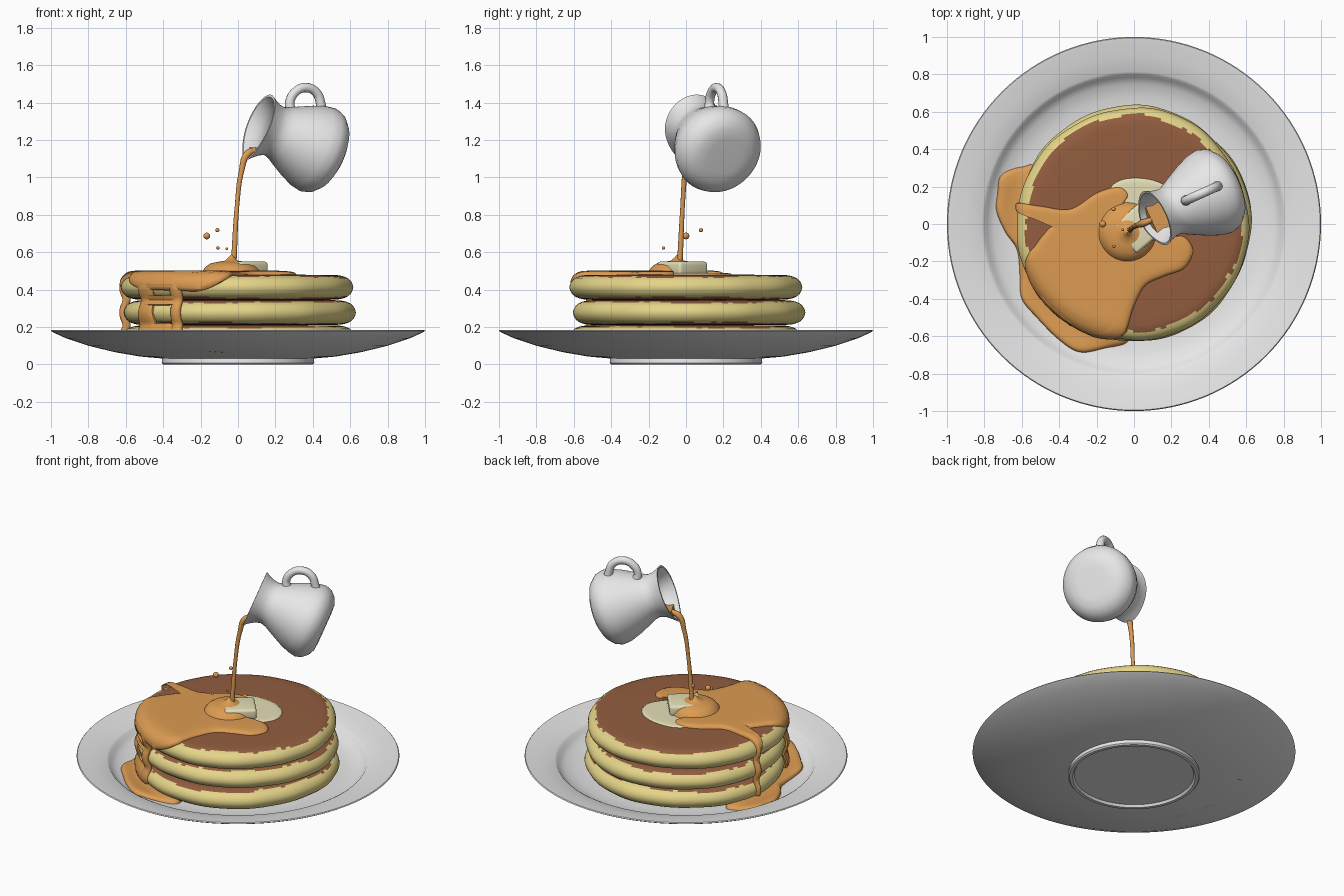
import bpy, bmesh, math, random
from mathutils import Vector, Matrix

if "Cube" in bpy.data.objects:
    bpy.data.objects.remove(bpy.data.objects["Cube"])
random.seed(4)
S, C, PI = math.sin, math.cos, math.pi


def material(name, rgb):
    m = bpy.data.materials.new(name)
    m.diffuse_color = (*rgb, 1)
    m.use_nodes = True
    m.node_tree.nodes["Principled BSDF"].inputs["Base Color"].default_value = m.diffuse_color
    return m


WHITE = material("white china", (.8, .8, .8))
SYRUP = material("amber syrup", (.72, .33, .085))
BROWN = material("griddled brown", (.29, .11, .05))
BATTER = material("golden batter", (.78, .66, .25))
BUTTER = material("butter", (.78, .74, .47))


def finish(name, bm, *mats):
    bmesh.ops.remove_doubles(bm, verts=bm.verts, dist=1e-5)
    bmesh.ops.recalc_face_normals(bm, faces=bm.faces)
    me = bpy.data.meshes.new(name)
    bm.to_mesh(me)
    bm.free()
    ob = bpy.data.objects.new(name, me)
    bpy.context.collection.objects.link(ob)
    for m in mats:
        me.materials.append(m)
    return ob


def loft(rings):
    """Skin a list of equally long closed rings, capping both ends."""
    bm = bmesh.new()
    vs = [[bm.verts.new(p) for p in r] for r in rings]
    n = len(vs[0])
    for a, b in zip(vs, vs[1:]):
        for i in range(n):
            bm.faces.new((a[i], a[(i + 1) % n], b[(i + 1) % n], b[i]))
    for end in (vs[0], vs[-1]):
        bm.faces.new(end)
    return bm


def lathe(profile, n=96):
    return loft([[(max(r, 1e-4) * C(2*PI*i/n), max(r, 1e-4) * S(2*PI*i/n), z) for i in range(n)]
                 for r, z in profile])


def smooth_loop(pts, steps=8):
    """Closed Catmull-Rom loop through points."""
    out, n = [], len(pts)
    P = [Vector(p) for p in pts]
    for i in range(n):
        a, b, c, d = P[i-1], P[i], P[(i+1) % n], P[(i+2) % n]
        for k in range(steps):
            t = k / steps
            out.append(.5*(2*b + (c-a)*t + (2*a-5*b+4*c-d)*t*t + (3*b-a-3*c+d)*t**3))
    return out


def spread(name, outline, centre, surface, thick, mat):
    """Blob of liquid: outline filled by shrinking rings laid on a surface(x, y, height)."""
    loop, c = smooth_loop(outline), Vector(centre)
    rings = []
    for t in [.001] + [k/14 for k in range(1, 13)] + [.9, .95, .98, 1]:
        h = thick * math.sqrt(max(0, 1 - t**14))
        rings.append([surface(*(c + (p-c)*t), h) for p in loop])
    rings.append([surface(*p, -.015) for p in loop])
    return finish(name, loft(rings), mat)


def tube(name, pts, radii, mat):
    cu = bpy.data.curves.new(name, 'CURVE')
    cu.dimensions, cu.bevel_depth, cu.bevel_resolution = '3D', 1, 4
    cu.use_fill_caps = True
    cu.resolution_u = 8
    sp = cu.splines.new('BEZIER')
    sp.bezier_points.add(len(pts) - 1)
    for bp, p, r in zip(sp.bezier_points, pts, radii):
        bp.co, bp.radius = p, r
        bp.handle_left_type = bp.handle_right_type = 'AUTO'
    ob = bpy.data.objects.new(name, cu)
    bpy.context.collection.objects.link(ob)
    cu.materials.append(mat)
    bpy.ops.object.select_all(action='DESELECT')
    ob.select_set(True)
    bpy.context.view_layer.objects.active = ob
    bpy.ops.object.convert(target='MESH')


# plate with foot ring, sloping rim and sunken well
finish("plate", lathe([
    (0, .015), (.37, .015), (.38, 0), (.4, 0), (.408, .008), (.405, .032), (.52, .042), (.66, .066),
    (.8, .1), (.92, .14), (.985, .17), (1, .179), (.995, .185), (.97, .182), (.9, .168), (.815, .152),
    (.8, .144), (.785, .122), (.75, .1), (.68, .082), (.6, .076), (0, .074)], 128), WHITE)

# three pancakes, browned on both flat sides with a ragged edge
for k, (name, ox, oy) in enumerate([("bottom_pancake", .005, -.005), ("middle_pancake", 0, .012),
                                    ("top_pancake", -.006, -.002)]):
    z0, t = .075 + .135*k, .135
    half = [(0, 0), (.3, 0), (.5, .001), (.54, .003), (.553, .005), (.566, .008), (.579, .013),
            (.592, .019), (.607, .032), (.617, .05)]
    prof = [(r, z) for r, z in half] + [(.621, t/2)] + [(r, t - z) for r, z in half[::-1]]
    bm = lathe(prof, 120)
    for f in bm.faces:
        p = f.calc_center_median()
        a = math.atan2(p.y, p.x)
        lim = .579 + .01*S(3*a + k) + .006*S(11*a + 2*k) + random.uniform(-.006, .006)
        f.material_index = int(p.xy.length < lim)
    for v in bm.verts:
        a = math.atan2(v.co.y, v.co.x)
        w = 1 + .008*S(3*a + 2*k) + .006*S(5*a + k) + .003*S(13*a + k)
        v.co = (v.co.x*w + ox, v.co.y*w + oy, v.co.z + z0)
    finish(name, bm, BATTER, BROWN)


# surfaces that liquids lie on
def on_top(x, y, h):
    r, a = math.hypot(x, y), math.atan2(y, x)
    b = max(0, (r - .54) / .08)
    R = .07 + h
    rr = r if b == 0 else .555 + R*S(b) - .015*max(0, 1 - b*3)
    return (rr*C(a), rr*S(a), .41 + R*C(b))


def on_plate(x, y, h):
    r = math.hypot(x, y)
    return (x, y, .08 + max(0, r - .66)*.27 + h)


# melted butter and butter pat
spread("melted_butter", [(-.13, .16), (-.08, .23), (.03, .245), (.14, .22), (.23, .15), (.26, .04),
                         (.2, -.06), (.12, -.13), (.03, -.14), (-.08, -.05)], (.06, .05), on_top, .009, BUTTER)
bm = bmesh.new()
bmesh.ops.create_cube(bm, size=1, matrix=Matrix.Translation((.025, -.02, .515))
                      @ Matrix.Rotation(math.radians(40), 4, 'Z') @ Matrix.Diagonal((.2, .2, .07, 1)))
bmesh.ops.bevel(bm, geom=bm.edges[:], offset=.018, segments=4, profile=.5, affect='EDGES')
finish("butter_pat", bm, BUTTER)

# syrup spread over the top pancake and its edge
spread("syrup_top", [
    (-.65, .115), (-.5, .095), (-.34, .08), (-.2, .165), (-.08, .2), (-.03, .16), (-.05, .1), (.03, .03),
    (.06, -.06), (.15, -.09), (.26, -.065), (.315, -.14), (.27, -.235), (.16, -.28), (.06, -.33), (0, -.44),
    (-.05, -.58), (-.14, -.64), (-.24, -.645), (-.36, -.58), (-.45, -.51), (-.55, -.4), (-.59, -.24),
    (-.53, -.12), (-.47, -.04), (-.42, .02), (-.5, .055), (-.64, .075)], (-.25, -.1), on_top, .022, SYRUP)

# syrup pool on the plate
spread("syrup_pool", [
    (-.5, .28), (-.6, .305), (-.71, .26), (-.73, .16), (-.735, .07), (-.69, -.04), (-.625, -.14), (-.61, -.28),
    (-.6, -.4), (-.52, -.5), (-.4, -.62), (-.29, -.685), (-.16, -.665), (-.03, -.625), (-.06, -.5), (-.2, -.35),
    (-.42, -.1)], (-.4, -.25), on_plate, .028, SYRUP)


# drips running down the stack
def drip(name, deg, top, bottom, half, depth=.022):
    a = math.radians(deg)
    out, tan = Vector((C(a), S(a), 0)), Vector((-S(a), C(a), 0))
    rings, n = [], 24
    for i in range(n + 1):
        u = i / n
        z = top + (bottom - top)*u
        gap = abs(S((z - .075)/.135*PI))
        e = max(.02, math.sqrt(max(0, 1 - abs(2*u - 1)**10)))
        w = half*e*(1 + .12*S(z*22 + deg))
        rings.append([out*(.6 + .021*gap + depth*e*C(q)) + tan*w*S(q) + Vector((0, 0, z))
                      for q in (2*PI*j/14 for j in range(14))])
    finish(name, loft(rings), SYRUP)


for i, d in enumerate([(171, .485, .085, .018), (217.5, .47, .085, .068), (237.5, .47, .085, .034),
                       (250, .46, .395, .03), (227, .37, .315, .12), (227, .225, .085, .12),
                       (228, .47, .42, .14)]):
    drip(f"syrup_drip_{i + 1}", *d)

# mound where the stream lands
bm = lathe([(.165, .475), (.155, .5), (.135, .525), (.11, .541), (.07, .549), (.035, .555), (.018, .57), (0, .59)], 48)
bmesh.ops.translate(bm, vec=(-.035, -.045, 0), verts=bm.verts)
finish("syrup_mound", bm, SYRUP)

# falling stream and splash drops
tube("syrup_stream", [(.1, .025, 1.15), (.05, .005, 1.125), (.018, -.006, 1.03), (-.005, -.018, .85),
                      (-.022, -.032, .56)], [.014, .02, .014, .012, .015], SYRUP)
for i, (x, y, z, r) in enumerate([(-.167, 0, .687, .018), (-.11, .08, .718, .011),
                                  (-.108, -.12, .623, .009), (-.06, -.03, .618, .007)]):
    bm = bmesh.new()
    bmesh.ops.create_uvsphere(bm, u_segments=16, v_segments=10, radius=r, matrix=Matrix.Translation((x, y, z)))
    finish(f"syrup_drop_{i + 1}", bm, SYRUP)

# tilted pitcher: local z is its axis, local x points down to the spout
el, yaw = math.radians(22), Vector((-.911, -.412, 0))
az = yaw*C(el) + Vector((0, 0, S(el)))
ax = yaw*S(el) - Vector((0, 0, C(el)))
ay = az.cross(ax)
M = Matrix.Translation((.512, .212, 1.11)) @ Matrix((ax, ay, az)).transposed().to_4x4()


def pour(bm):
    """Pull the spout out of the rim, then place in the world."""
    for v in bm.verts:
        p = v.co
        k = max(0, (p.z - .34)/.13)**1.4
        c = max(0, p.x/max(p.xy.length, 1e-6))
        p.x += .042*k*c**4
        p.y *= 1 - .07*k
    bmesh.ops.transform(bm, matrix=M, verts=bm.verts)
    return bm


outer = [(0, .004), (.1, .002), (.155, .006), (.195, .025), (.228, .06), (.24, .1), (.232, .15), (.208, .215),
         (.175, .285), (.148, .34), (.135, .375), (.139, .41), (.153, .445), (.168, .472)]
inner = [(max(0, r - .013), max(z, .018)) for r, z in outer]
finish("pitcher", pour(lathe(outer + inner[::-1], 72)), WHITE)

# syrup left inside the pitcher, cut level
bm = pour(lathe([(max(0, r - .002), z) for r, z in inner[:-1]], 72))
cut = bmesh.ops.bisect_plane(bm, geom=bm.verts[:] + bm.edges[:] + bm.faces[:], plane_co=(0, 0, 1.16),
                             plane_no=(0, 0, 1), clear_outer=True)
bmesh.ops.holes_fill(bm, edges=[e for e in bm.edges if e.is_boundary])
finish("pitcher_syrup", bm, SYRUP)

# pitcher handle
tube("pitcher_handle", [(x, .165 + .45*(x - .365), z) for x, z in
                        [(.29, 1.335), (.277, 1.4), (.308, 1.458), (.365, 1.48), (.42, 1.452), (.443, 1.39),
                         (.45, 1.33)]], [.032, .025, .025, .025, .025, .026, .032], WHITE)

# smooth shading with crisp edges kept
bpy.ops.object.select_all(action='SELECT')
bpy.context.view_layer.objects.active = bpy.data.objects["plate"]
bpy.ops.object.shade_smooth_by_angle(angle=math.radians(45))
